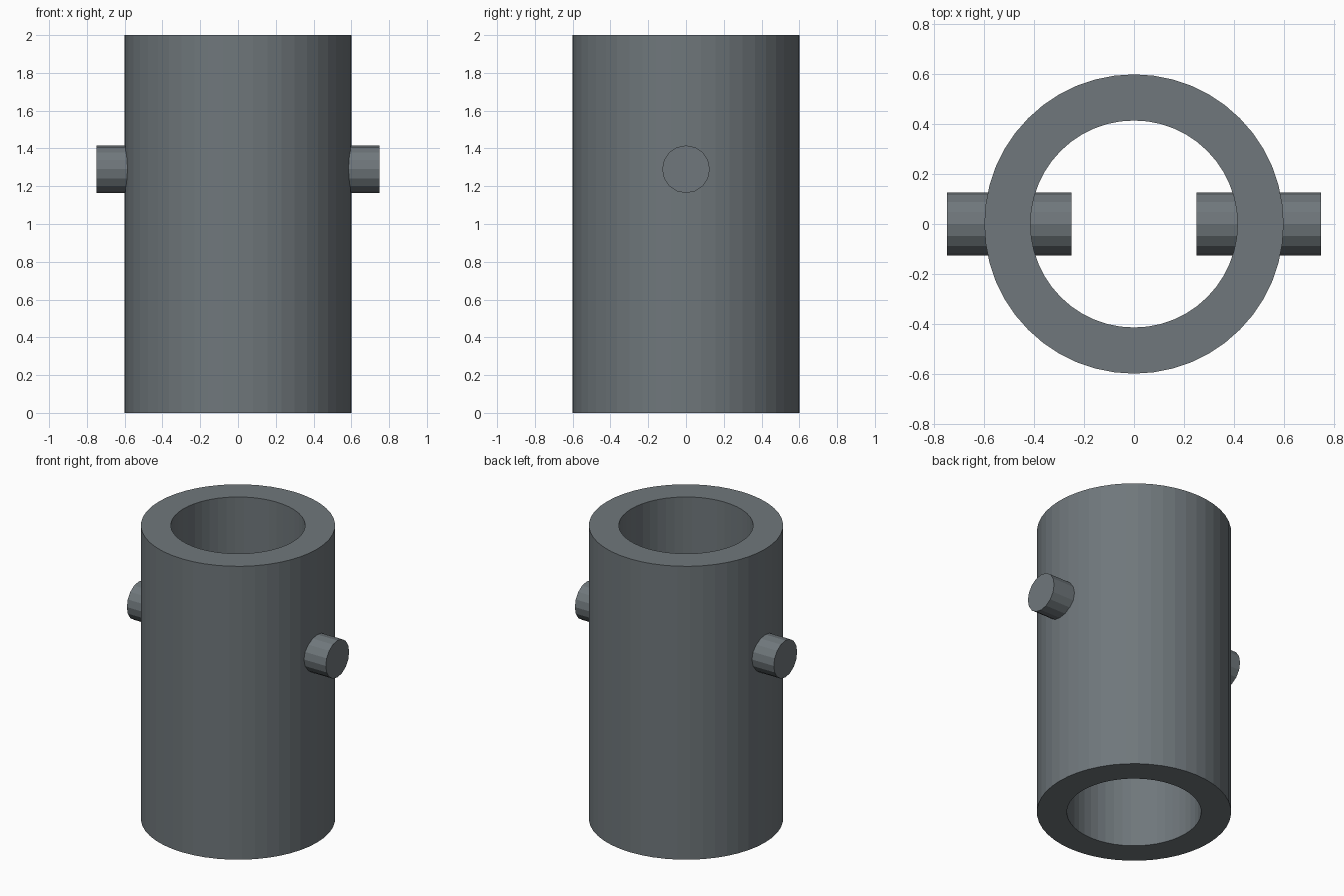
import bpy, bmesh, math
from mathutils import Matrix

if "Cube" in bpy.data.objects:
    bpy.data.objects.remove(bpy.data.objects["Cube"])

steel = bpy.data.materials.new("slate_grey")
steel.diffuse_color = (0.16, 0.185, 0.2, 1)
steel.use_nodes = True
steel.node_tree.nodes["Principled BSDF"].inputs["Base Color"].default_value = steel.diffuse_color


def finish(name, bm):
    bmesh.ops.recalc_face_normals(bm, faces=bm.faces)
    mesh = bpy.data.meshes.new(name)
    bm.to_mesh(mesh)
    bm.free()
    mesh.materials.append(steel)
    obj = bpy.data.objects.new(name, mesh)
    bpy.context.collection.objects.link(obj)
    return obj


# Hollow sleeve: a rectangular wall section swept around z
SIDES = 48
OUTER, INNER, HEIGHT = 0.6, 0.415, 2.0
section = [(OUTER, 0), (OUTER, HEIGHT), (INNER, HEIGHT), (INNER, 0)]
bm = bmesh.new()
rings = []
for i in range(SIDES):
    a = 2 * math.pi * i / SIDES
    rings.append([bm.verts.new((r * math.cos(a), r * math.sin(a), z)) for r, z in section])
for i in range(SIDES):
    a, b = rings[i], rings[(i + 1) % SIDES]
    for j in range(4):
        k = (j + 1) % 4
        bm.faces.new((a[j], b[j], b[k], a[k]))
finish("sleeve", bm)

# Solid pins through the wall on both sides
for name, side in (("left_pin", -1), ("right_pin", 1)):
    bm = bmesh.new()
    bmesh.ops.create_cone(bm, cap_ends=True, segments=16, radius1=0.126, radius2=0.126, depth=0.5,
                          matrix=Matrix.Translation((side * 0.5, 0, 1.29))
                          @ Matrix.Rotation(math.pi / 2, 4, 'Y'))
    finish(name, bm)
